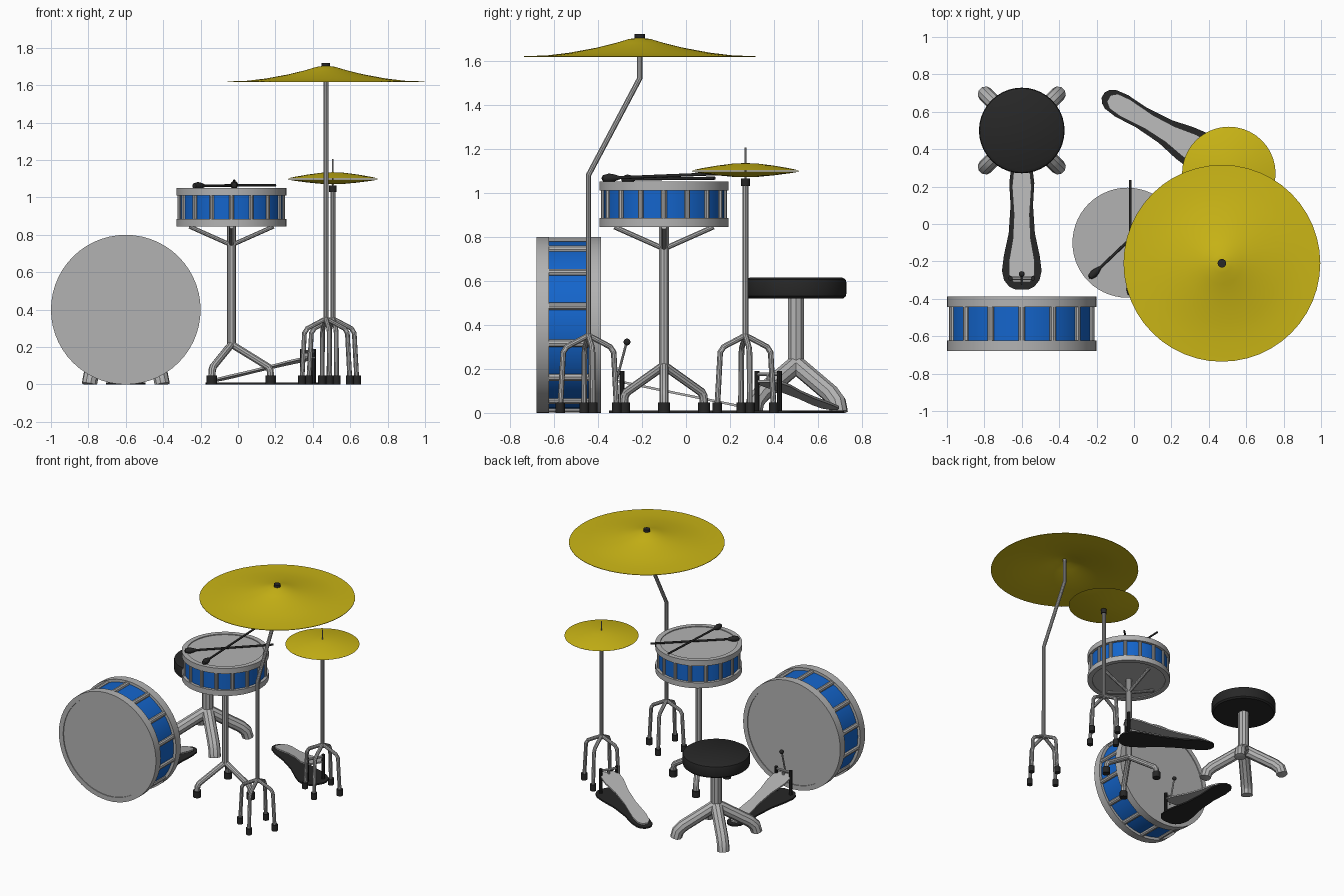
import bpy, bmesh
from math import sin, cos, pi, radians
from mathutils import Matrix, Vector

cube = bpy.data.objects.get("Cube")
if cube:
    bpy.data.objects.remove(cube, do_unlink=True)


def material(name, rgb):
    m = bpy.data.materials.new(name)
    m.use_nodes = True
    m.diffuse_color = (*rgb, 1)
    bsdf = next(n for n in m.node_tree.nodes if n.type == 'BSDF_PRINCIPLED')
    bsdf.inputs["Base Color"].default_value = (*rgb, 1)
    return m


STEEL = material("steel grey", (0.45, 0.45, 0.45))
BLUE = material("shell blue", (0.007, 0.13, 0.6))
BRASS = material("cymbal yellow", (0.6, 0.47, 0.008))
BLACK = material("rubber black", (0.02, 0.02, 0.02))
AT = Matrix.Translation


def finish(ob, mat):
    ob.data.materials.clear()
    ob.data.materials.append(mat)
    bpy.ops.object.select_all(action='DESELECT')
    ob.select_set(True)
    bpy.context.view_layer.objects.active = ob
    bpy.ops.object.shade_smooth_by_angle(angle=radians(35))
    return ob


def from_bmesh(name, bm, mat, matrix):
    bmesh.ops.remove_doubles(bm, verts=bm.verts, dist=0.0001)
    bmesh.ops.recalc_face_normals(bm, faces=bm.faces)
    bm.transform(matrix)
    me = bpy.data.meshes.new(name)
    bm.to_mesh(me)
    bm.free()
    ob = bpy.data.objects.new(name, me)
    bpy.context.collection.objects.link(ob)
    return finish(ob, mat)


def lathe(name, profile, mat, matrix, steps=40):
    """Spin (radius, height) points about the local z axis."""
    bm = bmesh.new()
    verts = [bm.verts.new((r, 0, z)) for r, z in profile]
    edges = [bm.edges.new(pair) for pair in zip(verts, verts[1:])]
    bmesh.ops.spin(bm, geom=verts + edges, cent=(0, 0, 0), axis=(0, 0, 1),
                   angle=2 * pi, steps=steps)
    return from_bmesh(name, bm, mat, matrix)


def disc_solid(name, radius, low, high, mat, matrix, steps=16):
    return lathe(name, [(0, low), (radius, low), (radius, high), (0, high)],
                 mat, matrix, steps)


def tubes(name, paths, radius, mat, matrix=Matrix(), sides=3):
    """One mesh holding a round, capped tube along each path."""
    cu = bpy.data.curves.new(name, 'CURVE')
    cu.dimensions = '3D'
    cu.bevel_depth, cu.bevel_resolution, cu.use_fill_caps = radius, sides, True
    for path in paths:
        sp = cu.splines.new('POLY')
        sp.points.add(len(path) - 1)
        for point, co in zip(sp.points, path):
            point.co = (*(matrix @ Vector(co)), 1)
    ob = bpy.data.objects.new(name, cu)
    bpy.context.collection.objects.link(ob)
    bpy.ops.object.select_all(action='DESELECT')
    ob.select_set(True)
    bpy.context.view_layer.objects.active = ob
    bpy.ops.object.convert(target='MESH')
    return finish(bpy.context.object, mat)


def around(count, path, start=0):
    """Repeat a path of (radius, height) points around z."""
    turns = [start + 2 * pi * i / count for i in range(count)]
    return [[(r * cos(a), r * sin(a), z) for r, z in path] for a in turns]


def drum(name, radius, depth, hoop, lugs, lug_radius, matrix):
    shell, inner = radius - 0.02, radius - 0.035
    lathe(name + "_shell", [(shell, hoop / 2), (shell, depth - hoop / 2)],
          BLUE, matrix, 56)
    for side, z in (("back", 0), ("front", depth - hoop)):
        lathe(f"{name}_{side}_hoop",
              [(inner, z), (radius, z), (radius, z + hoop), (inner, z + hoop), (inner, z)],
              STEEL, matrix, 56)
    for side, z in (("back", 0.006), ("front", depth - 0.012)):
        disc_solid(f"{name}_{side}_head", inner + 0.002, z, z + 0.006, STEEL, matrix, 56)
    tubes(name + "_lugs", around(lugs, [(shell, hoop / 2), (shell, depth - hoop / 2)], pi / 2),
          lug_radius, STEEL, matrix)


def legs(name, count, path, radius, foot_radius, matrix, start):
    tubes(name + "_legs", around(count, path, start), radius, STEEL, matrix)
    foot = path[-1][0]
    for i, (p,) in enumerate(around(count, [(foot, 0)], start)):
        disc_solid(f"{name}_foot_{i + 1}", foot_radius, 0, 0.047, BLACK, matrix @ AT(p))


# Bass drum, lying on its side
drum("bass_drum", 0.4, 0.293, 0.057, 14, 0.018,
     AT((-0.6, -0.387, 0.4)) @ Matrix.Rotation(pi / 2, 4, 'X'))

# Snare drum on its basket stand
snare = AT((-0.035, -0.1, 0))
drum("snare_drum", 0.294, 0.205, 0.04, 16, 0.0135, snare @ AT((0, 0, 0.845)))
tubes("snare_pole", [[(0, 0, 0.2), (0, 0, 0.85)]], 0.023, STEEL, snare)
tubes("snare_basket_arms", around(4, [(0, 0.745), (0.225, 0.845)]), 0.012, STEEL, snare)
legs("snare_stand", 3, [(0, 0.215), (0.195, 0.095), (0.207, 0.075), (0.21, 0.02)],
     0.02, 0.028, snare, 0)

# Pair of sticks resting on the snare head
for i, (tip, butt) in enumerate((((-0.02, -0.385, 1.065), (-0.02, 0.235, 1.09)),
                                 ((-0.24, -0.29, 1.062), (0.2, 0.13, 1.066)))):
    tip, butt = Vector(tip), Vector(butt)
    turn = (butt - tip).to_track_quat('Z', 'Y').to_matrix().to_4x4()
    lathe(f"drumstick_{i + 1}",
          [(0, 0), (0.014, 0.008), (0.021, 0.035), (0.016, 0.06), (0.007, 0.085),
           (0.007, (butt - tip).length), (0, (butt - tip).length)],
          BLACK, AT(tip) @ turn, 12)

# Four-legged cymbal stands
crash, hat = AT((0.47, -0.443, 0)), AT((0.507, 0.27, 0))
leg_path = [(0, 0.352), (0.1, 0.3), (0.116, 0.275), (0.13, 0.02)]
for name, place in (("crash_stand", crash), ("hi_hat_stand", hat)):
    legs(name, 4, leg_path, 0.013, 0.021, place, radians(9))
tubes("crash_pole", [[(0, 0, 0.33), (0, 0, 1.08), (0, 0.233, 1.52), (0, 0.233, 1.7)]],
      0.013, STEEL, crash)
tubes("hi_hat_pole", [[(0, 0, 0.33), (0, 0, 1.04)]], 0.0135, STEEL, hat)
tubes("hi_hat_rod", [[(0, 0, 1.03), (0, 0, 1.205)]], 0.004, STEEL, hat)

# Crash cymbal: a thin flared cone with a wide flat brim
crash_top = AT((0.47, -0.21, 1.62))
sweep = [(0.526, 0), (0.42, 0.004), (0.32, 0.016), (0.2, 0.038), (0.11, 0.06),
         (0.05, 0.078), (0, 0.085)]
lathe("crash_cymbal", sweep + [(r, z - 0.003) for r, z in reversed(sweep)] + [sweep[0]],
      BRASS, crash_top, 48)
disc_solid("crash_wing_nut", 0.023, 0.08, 0.1, BLACK, crash_top)

# Hi-hat pair: two shallow domes meeting at the rim
dome = [(0.25, 0.002), (0.2, 0.013), (0.13, 0.025), (0.06, 0.034), (0, 0.037)]
for name, flip in (("upper", 1), ("lower", -0.75)):
    lathe(f"hi_hat_{name}_cymbal", [(r, z * flip) for r, z in dome], BRASS,
          hat @ AT((0, 0, 1.098)), 40)
disc_solid("hi_hat_clutch", 0.02, 1.03, 1.064, BLACK, hat)


def sole(name, half, z_of, thickness, mat, matrix):
    """Mirrored foot-shaped plate from (y, half width) points."""
    outline = [(w, y) for y, w in half] + [(-w, y) for y, w in reversed(half)]
    bm = bmesh.new()
    face = bm.faces.new([bm.verts.new((x, y, z_of(y))) for x, y in outline])
    top = bmesh.ops.extrude_face_region(bm, geom=[face])["geom"]
    bmesh.ops.translate(bm, vec=(0, 0, thickness),
                        verts=[v for v in top if isinstance(v, bmesh.types.BMVert)])
    from_bmesh(name, bm, mat, matrix)


def pedal(name, matrix):
    sole(name + "_base",
         [(-0.35, 0.035), (-0.335, 0.067), (-0.3, 0.095), (-0.25, 0.106), (-0.17, 0.096),
          (-0.05, 0.07), (0.1, 0.06), (0.22, 0.067), (0.29, 0.058), (0.32, 0.04),
          (0.335, 0.015)], lambda y: 0, 0.011, BLACK, matrix)
    sole(name + "_footboard",
         [(-0.31, 0.045), (-0.27, 0.068), (-0.2, 0.069), (-0.08, 0.048), (0.05, 0.042),
          (0.2, 0.052), (0.27, 0.045), (0.3, 0.02)],
         lambda y: 0.075 - 0.205 * y, 0.011, STEEL, matrix)
    for x in (-0.06, 0.06):
        tubes(f"{name}_post_{'left' if x > 0 else 'right'}",
              [[(x, -0.29, 0), (x, -0.29, 0.19)]], 0.012, BLACK, matrix)
    tubes(name + "_axle", [[(-0.06, -0.29, 0.175), (0.06, -0.29, 0.175)],
                           [(0, -0.29, 0.175), (0, -0.29, 0.135)]], 0.009, STEEL, matrix)


# Foot pedals
bass_pedal = AT((-0.6, 0, 0))
pedal("bass_pedal", bass_pedal)
pedal("hi_hat_pedal", AT((0.124, 0.52, 0)) @ Matrix.Rotation(radians(59.6), 4, 'Z'))
tubes("beater_rod", [[(0, -0.32, 0.13), (0, -0.27, 0.32)]], 0.006, STEEL, bass_pedal)
lathe("beater_head", [(0.016 * sin(i * pi / 6), -0.016 * cos(i * pi / 6)) for i in range(7)],
      BLACK, bass_pedal @ AT((0, -0.268, 0.322)), 12)

# Round stool on four splayed legs
stool = AT((-0.6, 0.5, 0))
lathe("stool_seat", [(0, 0.52), (0.215, 0.52), (0.226, 0.53), (0.229, 0.545), (0.229, 0.59),
                     (0.225, 0.606), (0.21, 0.615), (0, 0.615)], BLACK, stool, 40)
tubes("stool_stem", [[(0, 0, 0.19), (0, 0, 0.525)]], 0.038, STEEL, stool)
tubes("stool_legs", around(4, [(0, 0.22), (0.225, 0.085), (0.262, 0.05), (0.275, 0)], pi / 4),
      0.042, STEEL, stool)
# Trim the leg ends level with the floor
for v in bpy.data.objects["stool_legs"].data.vertices:
    v.co.z = max(v.co.z, 0)
